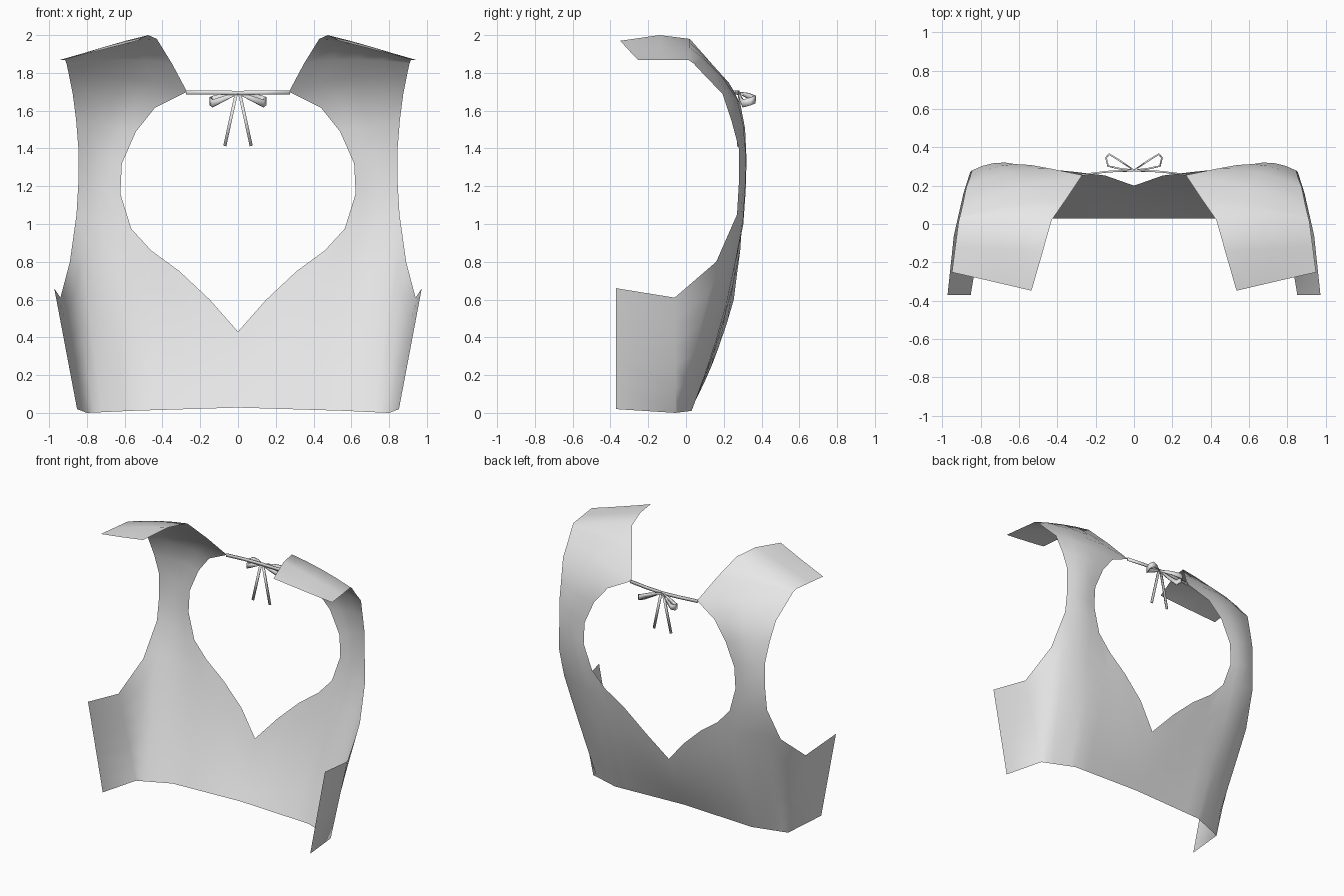
import bpy
import bmesh
from mathutils import Vector

default_cube = bpy.data.objects.get("Cube")
if default_cube:
    bpy.data.objects.remove(default_cube, do_unlink=True)

# One plain cloth colour
cloth = bpy.data.materials.new("light_grey_cloth")
cloth.use_nodes = True
cloth_colour = (0.8, 0.8, 0.8, 1)
cloth.diffuse_color = cloth_colour
cloth.node_tree.nodes["Principled BSDF"].inputs["Base Color"].default_value = cloth_colour


def bend(start, middle, end, steps=4):
    """Points on a smooth arc that passes through all three given points."""
    start, middle, end = Vector(start), Vector(middle), Vector(end)
    control = middle * 2 - (start + end) / 2
    points = []
    for step in range(steps + 1):
        t = step / steps
        points.append(start * (1 - t) ** 2 + control * 2 * t * (1 - t) + end * t * t)
    return points


def add_grid(mesh, rows):
    """Skin a list of equally long point rows with quads."""
    verts = [[mesh.verts.new(point) for point in row] for row in rows]
    for lower, upper in zip(verts, verts[1:]):
        for i in range(len(lower) - 1):
            mesh.faces.new((lower[i], upper[i], upper[i + 1], lower[i + 1]))


def finish(name, mesh, sharp_angle):
    """Weld, mirror to the other side and shade one sheet of cloth."""
    bmesh.ops.remove_doubles(mesh, verts=mesh.verts[:], dist=0.0005)
    data = bpy.data.meshes.new(name)
    mesh.to_mesh(data)
    mesh.free()
    data.materials.append(cloth)
    obj = bpy.data.objects.new(name, data)
    bpy.context.collection.objects.link(obj)
    mirror = obj.modifiers.new("Mirror", 'MIRROR')
    mirror.use_axis[0] = True
    bpy.ops.object.select_all(action='DESELECT')
    obj.select_set(True)
    bpy.context.view_layer.objects.active = obj
    bpy.ops.object.shade_smooth_by_angle(angle=sharp_angle)
    return obj


def ribbon(name, path, widths):
    """Thin upright ribbon along a path, with its own width at each point."""
    mesh = bmesh.new()
    halves = [Vector((0, 0, width / 2)) for width in widths]
    centres = [Vector(point) for point in path]
    add_grid(mesh, [[c - h for c, h in zip(centres, halves)],
                    [c + h for c, h in zip(centres, halves)]])
    thicken(finish(name, mesh, 0.6))


def thicken(obj):
    """Give a ribbon a little body."""
    solid = obj.modifiers.new("Thickness", 'SOLIDIFY')
    solid.thickness = 0.009
    solid.offset = 0


# Upper back and shoulder: inner edge, middle and armhole edge of each row
inner_edge = [(.565, .295, .975), (.623, .31, 1.16), (.615, .312, 1.32), (.54, .308, 1.49),
              (.44, .29, 1.615), (.27, .255, 1.7), (.35, .135, 1.85),
              (.43, .02, 1.98), (.475, -.14, 2), (.535, -.348, 1.97)]
middle_line = [(.72, .302, 1.02), (.74, .313, 1.19), (.73, .318, 1.36), (.7, .303, 1.52),
               (.65, .27, 1.66), (.6, .19, 1.78), (.63, .1, 1.87),
               (.67, .02, 1.935), (.7, -.13, 1.94), (.74, -.3, 1.917)]
armhole_edge = [(.855, .27, 1.05), (.845, .28, 1.22), (.845, .28, 1.4), (.857, .24, 1.55),
                (.875, .193, 1.69), (.893, .105, 1.78), (.908, .04, 1.85),
                (.915, .015, 1.867), (.933, -.12, 1.867), (.95, -.252, 1.867)]
upper_rows = [bend(*row) for row in zip(inner_edge, middle_line, armhole_edge)]

# Lower back: from the hem up to the heart opening and the underarm
heart_point = [(0, .2, .43), (.15, .253, .6), (.31, .272, .75), (.46, .287, .86)]
underarm = [(.89, .16, .8), (.94, -.06, .61), (.973, -.37, .66)]
top_edge = [Vector(p) for p in heart_point] + upper_rows[0] + [Vector(p) for p in underarm]

# The hem runs straight across the back, then cuts the corner to the side
hem_back = [Vector((x, .03, .028 - .03 * x)) for x in (0, .17, .32, .45)]
back_corner, side_corner = Vector((.56, .03, .011)), Vector((.8, -.055, 0))
corner_steps = 6
hem_corner = [back_corner.lerp(side_corner, i / corner_steps) for i in range(corner_steps + 1)]
hem = hem_back + hem_corner + [Vector((.852, -.37, .02))]

levels = 5
lower_rows = []
for level in range(levels + 1):
    t = level / levels
    row = []
    for i, (low, high) in enumerate(zip(hem, top_edge)):
        # The back bulges slightly, fading out around the corner
        fade = min(1, max(0, (len(hem) - 2 - i) / corner_steps))
        point = low.lerp(high, t)
        point.y += 0.12 * fade * t * (1 - t) * (high.z - low.z)
        row.append(point)
    lower_rows.append(row)

garment = bmesh.new()
add_grid(garment, lower_rows)
add_grid(garment, upper_rows)
finish("open_back_top", garment, 1.4)

# Tie across the neck, with a bow and two hanging tails
knot = (0, .28, 1.694)
ribbon("neck_tie", [knot, (.14, .273, 1.696), (.275, .257, 1.697)], [.022, .022, .022])
ribbon("bow_loops", [knot, (.07, .328, 1.68), (.13, .365, 1.66), (.146, .345, 1.65),
                     (.135, .302, 1.638), (.07, .288, 1.665), knot],
       [.012, .028, .04, .042, .04, .028, .012])

tail = bmesh.new()
half_width = Vector((.008, 0, .002))
tail_end = Vector((.07, .275, 1.413))
add_grid(tail, [[tail_end - half_width, tail_end + half_width],
                [Vector(knot), Vector(knot) + half_width * 2]])
thicken(finish("bow_tails", tail, 0.6))
